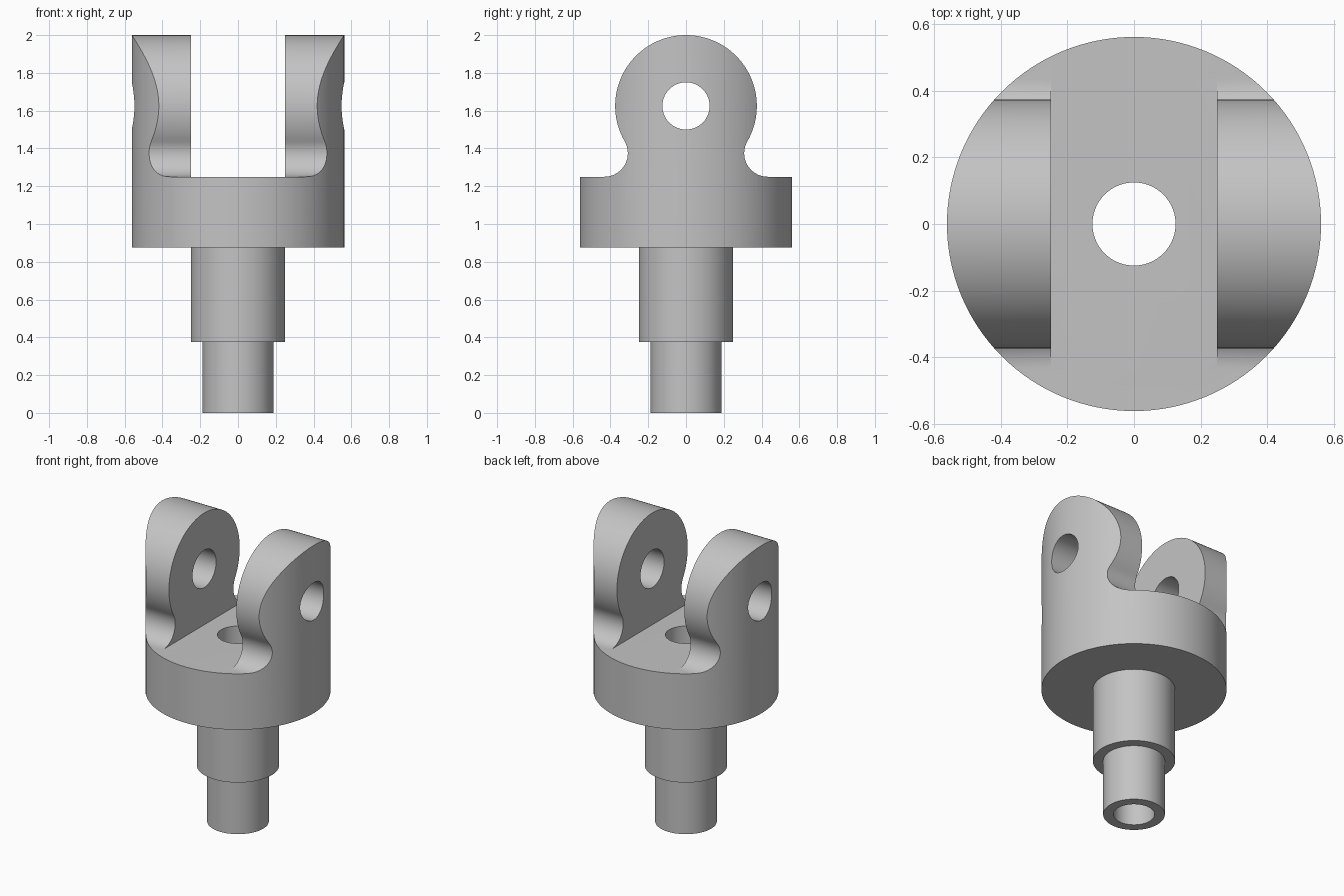
import bpy, bmesh
from math import sin, cos, pi, radians, sqrt
from mathutils import Matrix, Vector

if "Cube" in bpy.data.objects:
    bpy.data.objects.remove(bpy.data.objects["Cube"])

FLANGE_R, FLANGE_TOP = 0.5625, 1.25
EAR_R, EAR_Z, HOLE_R, FILLET_R = 0.375, 1.625, 0.125, 0.125

steel = bpy.data.materials.new("grey steel")
steel.use_nodes = True
steel.diffuse_color = (0.55, 0.55, 0.55, 1)
steel.node_tree.nodes["Principled BSDF"].inputs["Base Color"].default_value = (0.55, 0.55, 0.55, 1)


def finish(bm, name):
    bmesh.ops.recalc_face_normals(bm, faces=bm.faces)
    mesh = bpy.data.meshes.new(name)
    bm.to_mesh(mesh)
    bm.free()
    mesh.materials.append(steel)
    ob = bpy.data.objects.new(name, mesh)
    bpy.context.collection.objects.link(ob)
    return ob


def arc(cy, cz, r, start, end, n):
    angles = [radians(start + (end - start) * i / n) for i in range(n + 1)]
    return [(cy + r * cos(a), cz + r * sin(a)) for a in angles]


def lathe(name, profile, sides):
    bm = bmesh.new()
    verts = [bm.verts.new((r, 0, z)) for r, z in profile]
    edges = [bm.edges.new((v, verts[i - 1])) for i, v in enumerate(verts)]
    bmesh.ops.spin(bm, geom=verts + edges, cent=(0, 0, 0), axis=(0, 0, 1),
                   angle=2 * pi, steps=sides, use_merge=True)
    bmesh.ops.remove_doubles(bm, verts=bm.verts, dist=1e-5)
    return finish(bm, name)


def prism(name, outline, half):
    """Extrude a y-z outline along x."""
    bm = bmesh.new()
    face = bm.faces.new([bm.verts.new((-half, y, z)) for y, z in outline])
    side = bmesh.ops.extrude_face_region(bm, geom=[face])["geom"]
    bmesh.ops.translate(bm, vec=(2 * half, 0, 0),
                        verts=[g for g in side if isinstance(g, bmesh.types.BMVert)])
    return finish(bm, name)


def carve(target, cutter, operation):
    cutter.hide_render = True
    mod = target.modifiers.new(cutter.name, "BOOLEAN")
    mod.operation, mod.solver, mod.object = operation, "EXACT", cutter
    bpy.context.view_layer.objects.active = target
    bpy.ops.object.modifier_apply(modifier=mod.name)
    bpy.data.objects.remove(cutter)


# Stepped shaft and flange blank with a through bore
yoke = lathe("clevis_yoke", [
    (HOLE_R, 0), (0.1875, 0), (0.1875, 0.375), (0.25, 0.375), (0.25, 0.875),
    (FLANGE_R, 0.875), (FLANGE_R, 2.1), (HOLE_R, 2.1)], 128)

# Ear silhouette: round eye running through fillets onto the flange top
fillet_y = sqrt((EAR_R + FILLET_R) ** 2 - 0.25 ** 2)
half_outline = ([(0.8, -0.2), (0.8, FLANGE_TOP)]
                + arc(fillet_y, FLANGE_TOP + FILLET_R, FILLET_R, 270, 150, 20)
                + arc(0, EAR_Z, EAR_R, -30, 90, 36)[1:])
outline = half_outline + [(-y, z) for y, z in half_outline[-2::-1]]
carve(yoke, prism("ear_silhouette", outline, 0.8), "INTERSECT")

# Slot between the ears
slot = [(-0.9, FLANGE_TOP), (0.9, FLANGE_TOP), (0.9, 2.3), (-0.9, 2.3)]
carve(yoke, prism("fork_slot", slot, 0.25), "DIFFERENCE")

# Cross pin hole through both ears
carve(yoke, prism("pin_hole", arc(0, EAR_Z, HOLE_R, 0, 360, 64)[:-1], 0.8), "DIFFERENCE")

# Merge leftover coplanar seams and shade
bm = bmesh.new()
bm.from_mesh(yoke.data)
bmesh.ops.remove_doubles(bm, verts=bm.verts, dist=1e-5)
bmesh.ops.dissolve_limit(bm, angle_limit=radians(0.2), verts=bm.verts, edges=bm.edges)
bm.to_mesh(yoke.data)
bm.free()
bpy.ops.object.select_all(action="DESELECT")
yoke.select_set(True)
bpy.context.view_layer.objects.active = yoke
bpy.ops.object.shade_smooth_by_angle(angle=radians(30))
